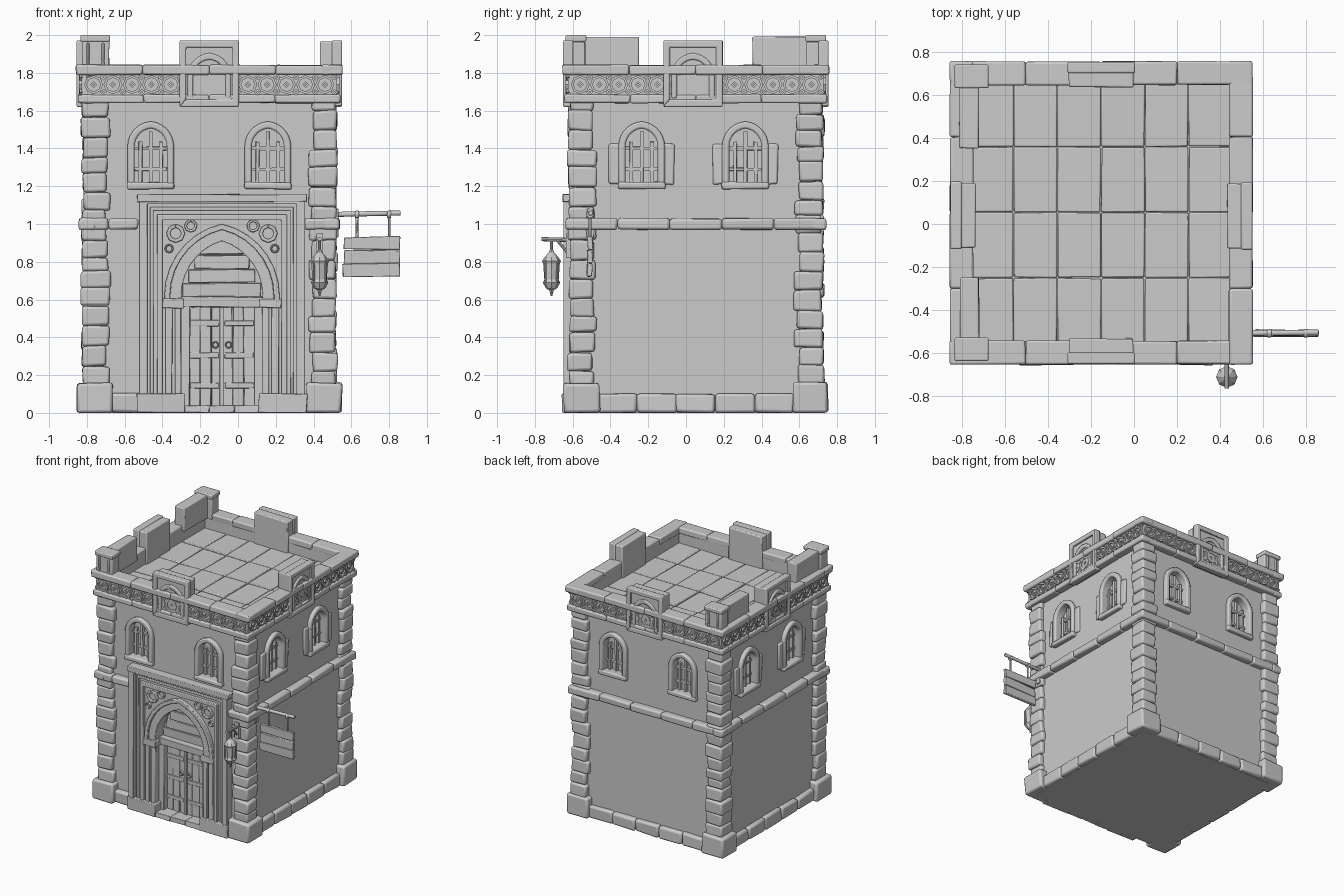
import bpy, bmesh, math, random
from mathutils import Matrix, Vector

random.seed(4)
if "Cube" in bpy.data.objects:
    bpy.data.objects.remove(bpy.data.objects["Cube"])

stone = bpy.data.materials.new("grey stone")
stone.use_nodes = True
GREY = (0.6, 0.6, 0.6, 1)
stone.diffuse_color = GREY
stone.node_tree.nodes["Principled BSDF"].inputs["Base Color"].default_value = GREY

# Each side has local axes: u along the wall, d outward, z up
CENTRE = Matrix.Translation((-0.152, 0.052, 0))
SIDES = [CENTRE @ Matrix.Rotation(k * math.pi / 2, 4, 'Z') for k in range(4)]
FRONT = SIDES[0]
WORLD = Matrix.Identity(4)


def box(bm, m, u, d, z, jitter=0.0):
    size = Matrix.Diagonal((u[1] - u[0], d[1] - d[0], z[1] - z[0], 1))
    at = Matrix.Translation((sum(u) / 2, -sum(d) / 2, sum(z) / 2))
    made = bmesh.ops.create_cube(bm, size=1, matrix=m @ at @ size)
    for v in made["verts"]:
        v.co += Vector([random.uniform(-jitter, jitter) for _ in range(3)])
        v.co.z = max(v.co.z, 0)


def row(bm, m, u, d, z, count, jitter=0.004):
    step = (u[1] - u[0]) / count
    for i in range(count):
        box(bm, m, (u[0] + i * step, u[0] + (i + 1) * step), d, z, jitter)


def arch(c, hw, z0, spring, apex, n=7):
    rise = apex - spring
    r = (hw * hw + rise * rise) / (2 * hw)
    end = math.atan2(rise, r - hw)
    left = [(hw - r + r * math.cos(end * i / n), spring + r * math.sin(end * i / n)) for i in range(n + 1)]
    half = [(hw, z0)] + left
    return [(c - x, z) for x, z in half] + [(c + x, z) for x, z in half[-2::-1]]


def gate(c, hw, top):
    return [(c - hw, 0), (c - hw, top), (c + hw, top), (c + hw, 0)]


def circle(c, z, r, n=8):
    return [(c + r * math.sin(2 * math.pi * i / n), z + r * math.cos(2 * math.pi * i / n)) for i in range(n + 1)]


def band(bm, m, outer, inner, d0, d1):
    # frame between two matching paths
    loops = [[bm.verts.new(m @ Vector((u, -d, z))) for u, z in path]
             for path, d in ((outer, d0), (outer, d1), (inner, d1), (inner, d0))]
    for a, b in zip(loops, loops[1:] + loops[:1]):
        for i in range(len(a) - 1):
            bm.faces.new((a[i], a[i + 1], b[i + 1], b[i]))
    for i in (0, -1):
        bm.faces.new([l[i] for l in loops])


def prism(bm, m, path, d0, d1):
    a, b = ([bm.verts.new(m @ Vector((u, -d, z))) for u, z in path] for d in (d0, d1))
    bm.faces.new(a)
    bm.faces.new(b)
    for i in range(len(a)):
        j = (i + 1) % len(a)
        bm.faces.new((a[i], a[j], b[j], b[i]))


def rod(bm, a, b, r0, r1=None, sides=8):
    a, b = Vector(a), Vector(b)
    turn = (b - a).to_track_quat('Z', 'Y').to_matrix().to_4x4()
    bmesh.ops.create_cone(bm, cap_ends=True, segments=sides, radius1=r0, radius2=r0 if r1 is None else r1,
                          depth=(b - a).length, matrix=Matrix.Translation((a + b) / 2) @ turn)


def finish(bm, name, bevel=0.0, cutter=None):
    bmesh.ops.recalc_face_normals(bm, faces=bm.faces)
    mesh = bpy.data.meshes.new(name)
    bm.to_mesh(mesh)
    bm.free()
    ob = bpy.data.objects.new(name, mesh)
    bpy.context.collection.objects.link(ob)
    mesh.materials.append(stone)
    if cutter:
        cut = ob.modifiers.new("openings", 'BOOLEAN')
        cut.object, cut.operation, cut.solver = cutter, 'DIFFERENCE', 'EXACT'
    if bevel:
        mod = ob.modifiers.new("soft edges", 'BEVEL')
        mod.width, mod.segments, mod.limit_method = bevel, 2, 'ANGLE'
        bpy.ops.object.select_all(action='DESELECT')
        ob.select_set(True)
        bpy.context.view_layer.objects.active = ob
        bpy.ops.object.shade_smooth_by_angle(angle=math.radians(35))
    return ob


DOOR = 0.067
windows = [(k, c) for k in range(4) for c in ((-0.31, 0.31) if k % 2 == 0 else (-0.287, 0.262))]

# Cutter for the doorway and windows
bm = bmesh.new()
prism(bm, FRONT, arch(DOOR, 0.215, 0.03, 0.62, 0.93), 0.57, 0.9)
for k, c in windows:
    prism(bm, SIDES[k], arch(c, 0.085, 1.22, 1.41, 1.505), 0.595, 0.9)
openings = finish(bm, "opening_cutter")
openings.hide_render = True
openings.hide_viewport = True
openings.display_type = 'WIRE'

# Walls and portal backing
bm = bmesh.new()
box(bm, CENTRE, (-0.635, 0.635), (-0.635, 0.635), (0, 1.7))
finish(bm, "walls", cutter=openings)
bm = bmesh.new()
box(bm, FRONT, (DOOR - 0.41, DOOR + 0.41), (0.6, 0.665), (0, 1.11))
finish(bm, "portal_backing", cutter=openings)

# Corner columns, footings, base course and belt
columns, base, belt = bmesh.new(), bmesh.new(), bmesh.new()
for k, m in enumerate(SIDES):
    z = 0.15
    while z < 1.62:
        h = min(random.uniform(0.07, 0.11), 1.66 - z)
        inner, out = random.uniform(0.52, 0.55), random.uniform(0.665, 0.68)
        box(columns, m, (inner, out), (inner, out), (z, z + h), 0.005)
        z += h
    box(base, m, (0.51, 0.7), (0.51, 0.7), (0, 0.16), 0.006)
    for u, n in ([((-0.52, -0.36), 1), ((0.47, 0.52), 1)] if k == 0 else [((-0.52, 0.52), 5)]):
        row(base, m, u, (0.6, 0.67), (0, 0.1), n, 0.006)
    for u, n in ([((-0.69, -0.375), 2), ((0.505, 0.69), 1)] if k == 0 else [((-0.69, 0.69), 5)]):
        row(belt, m, u, (0.6, 0.688), (0.97, 1.03), n)
finish(columns, "corner_columns", 0.014)
finish(base, "base_course", 0.015)
finish(belt, "belt_course", 0.014)

# Parapet: mouldings, frieze and lattice ornament
trim, frieze, lattice = bmesh.new(), bmesh.new(), bmesh.new()
for m in SIDES:
    row(trim, m, (-0.705, 0.705), (0.595, 0.705), (1.79, 1.842), 4, 0.003)
    row(trim, m, (-0.695, 0.695), (0.61, 0.695), (1.64, 1.685), 4, 0.003)
    box(frieze, m, (-0.677, 0.677), (0.597, 0.677), (1.66, 1.81))
    for i in range(13):
        c = -0.612 + i * 0.102
        band(lattice, m, circle(c, 1.738, 0.05), circle(c, 1.738, 0.036), 0.67, 0.69)
        band(lattice, m, circle(c, 1.738, 0.018, 4), circle(c, 1.738, 0.006, 4), 0.67, 0.69)
        for z in (1.698, 1.778):
            band(lattice, m, circle(c + 0.051, z, 0.018, 4), circle(c + 0.051, z, 0.005, 4), 0.67, 0.688)
finish(trim, "parapet_mouldings", 0.01)
finish(frieze, "frieze")
finish(lattice, "frieze_lattice")

# Merlons: one panelled in the middle of each side, tall corners on the left side
bm = bmesh.new()
for k, m in enumerate(SIDES):
    c = 0.0 if k % 2 == 0 else (-0.015 if k == 1 else 0.012)
    box(bm, m, (c - 0.15, c + 0.15), (0.585, 0.685), (1.63, 1.965), 0.003)
    rect = [[(c - w, lo), (c - w, hi), (c + w, hi), (c + w, lo), (c - w, lo)]
            for w, lo, hi in ((0.157, 1.62, 1.972), (0.122, 1.66, 1.935))]
    band(bm, m, rect[0], rect[1], 0.65, 0.703)
    band(bm, m, arch(c, 0.115, 1.665, 1.78, 1.905), arch(c, 0.085, 1.665, 1.78, 1.87), 0.67, 0.697)
LEFT = SIDES[3]
for s in (-1, 1):
    box(bm, LEFT, sorted((s * 0.59, s * 0.68)), (0.53, 0.675), (1.8, 2.0), 0.002)
    box(bm, LEFT, sorted((s * 0.3, s * 0.63)), (0.57, 0.66), (1.8, 1.99), 0.003)
    for a, b in ((0.555, 0.57), (0.635, 0.65)):
        for z in (1.865, 1.96):
            box(bm, LEFT, sorted((s * 0.6, s * 0.688)), (a, b), (z - 0.1, z))
    box(bm, LEFT, sorted((s * 0.58, s * 0.69)), (0.525, 0.683), (1.965, 2.0))
finish(bm, "merlons", 0.009)

# Roof paving
bm = bmesh.new()
for i in range(6):
    for j in range(4):
        u, v = -0.61 + i * 0.2034, -0.61 + j * 0.305
        top = 1.712 + random.uniform(-0.004, 0.004)
        box(bm, CENTRE, (u, u + 0.2), (v, v + 0.301), (1.68, top), 0.003)
finish(bm, "roof_slabs", 0.006)

# Windows: surround, sill, mullions and stone ears on the flanks
surround, bars = bmesh.new(), bmesh.new()
for k, c in windows:
    m = SIDES[k]
    band(surround, m, arch(c, 0.123, 1.2, 1.41, 1.543), arch(c, 0.085, 1.2, 1.41, 1.505), 0.6, 0.665)
    box(surround, m, (c - 0.125, c + 0.125), (0.6, 0.672), (1.185, 1.222), 0.003)
    if k % 2:
        for s in (-1, 1):
            box(surround, m, sorted((c + s * 0.1, c + s * 0.172)), (0.6, 0.65), (1.21, 1.425), 0.005)
    for s in (-0.055, 0, 0.055):
        box(bars, m, (c + s - 0.009, c + s + 0.009), (0.59, 0.62), (1.22, 1.49 - abs(s)), 0.002)
    for z in (1.29, 1.4):
        box(bars, m, (c - 0.085, c + 0.085), (0.59, 0.613), (z - 0.009, z + 0.009), 0.002)
finish(surround, "window_surrounds", 0.01)
finish(bars, "window_bars")

# Portal: nested frames, pointed arch, piers and scroll ornament
bm = bmesh.new()
for hw, top, w, d in ((0.44, 1.15, 0.045, 0.7), (0.38, 1.09, 0.018, 0.682), (0.345, 1.05, 0.03, 0.692)):
    band(bm, FRONT, gate(DOOR, hw, top), gate(DOOR, hw - w, top - w), 0.62, d)
for hw, apex, w, d in ((0.305, 1.0, 0.03, 0.695), (0.275, 0.97, 0.06, 0.68)):
    band(bm, FRONT, arch(DOOR, hw, 0.58, 0.62, apex), arch(DOOR, hw - w, 0.58, 0.62, apex - w), 0.6, d)
box(bm, FRONT, (DOOR - 0.45, DOOR + 0.45), (0.6, 0.705), (1.115, 1.157), 0.003)
for s in (-1, 1):
    box(bm, FRONT, sorted((DOOR + s * 0.2, DOOR + s * 0.315)), (0.58, 0.697), (0.555, 0.605), 0.003)
    for a, b in ((0.215, 0.25), (0.262, 0.3)):
        box(bm, FRONT, sorted((DOOR + s * a, DOOR + s * b)), (0.6, 0.685), (0.08, 0.56), 0.002)
    box(bm, FRONT, sorted((DOOR + s * 0.195, DOOR + s * 0.45)), (0.58, 0.707), (0, 0.1), 0.005)
    for r, u, z in ((0.05, 0.245, 0.95), (0.035, 0.165, 0.99), (0.025, 0.28, 0.87)):
        band(bm, FRONT, circle(DOOR + s * u, z, r), circle(DOOR + s * u, z, r * 0.6), 0.655, 0.68)
finish(bm, "portal_frames", 0.007)

# Door, tympanum planks, lintel and step
bm = bmesh.new()
row(bm, FRONT, (DOOR - 0.172, DOOR + 0.172), (0.56, 0.592), (0.035, 0.56), 6)
for i in range(4):
    z = 0.615 + i * 0.075
    box(bm, FRONT, (DOOR - 0.205 + i * 0.03, DOOR + 0.205 - i * 0.03), (0.56, 0.59), (z, z + 0.07), 0.004)
box(bm, FRONT, (DOOR - 0.215, DOOR + 0.215), (0.56, 0.635), (0.56, 0.615), 0.003)
box(bm, FRONT, (DOOR - 0.012, DOOR + 0.012), (0.56, 0.607), (0.035, 0.56))
for s in (-1, 1):
    box(bm, FRONT, sorted((DOOR + s * 0.17, DOOR + s * 0.217)), (0.56, 0.63), (0.03, 0.57), 0.002)
    for z in (0.13, 0.29, 0.46):
        box(bm, FRONT, sorted((DOOR + s * 0.015, DOOR + s * 0.168)), (0.58, 0.6), (z, z + 0.03), 0.002)
    band(bm, FRONT, circle(DOOR + s * 0.035, 0.36, 0.02), circle(DOOR + s * 0.035, 0.36, 0.012), 0.59, 0.61)
row(bm, FRONT, (DOOR - 0.2, DOOR + 0.2), (0.56, 0.7), (0, 0.04), 3)
finish(bm, "door_and_step", 0.005)

# Hanging sign on its pole
bm = bmesh.new()
rod(bm, (0.48, -0.508, 1.05), (0.86, -0.505, 1.058), 0.014)
box(bm, WORLD, (0.505, 0.53), (0.49, 0.525), (0.93, 1.08), 0.002)
for i in range(3):
    z = 0.72 + i * 0.072
    box(bm, WORLD, (0.555 + i * 0.002, 0.857), (0.493, 0.523), (z, z + 0.07), 0.006)
for x in (0.63, 0.8):
    rod(bm, (x, -0.508, 0.92), (x, -0.508, 1.05), 0.008, sides=6)
    rod(bm, (x - 0.01, -0.508, 1.05), (x + 0.01, -0.508, 1.05), 0.021)
finish(bm, "hanging_sign", 0.004)

# Lantern on its bracket
bm = bmesh.new()
X, Y = 0.432, -0.712
rod(bm, (X, -0.6, 0.915), (X, -0.765, 0.92), 0.011)
box(bm, WORLD, (X - 0.018, X + 0.018), (0.605, 0.635), (0.82, 0.95), 0.002)
rod(bm, (X, -0.62, 0.84), (X, -0.68, 0.912), 0.008)
profile = [(0.62, 0.004), (0.65, 0.012), (0.66, 0.03), (0.69, 0.046), (0.705, 0.038), (0.79, 0.044),
           (0.805, 0.05), (0.825, 0.036), (0.85, 0.014), (0.865, 0.008), (0.915, 0.008)]
for (z0, r0), (z1, r1) in zip(profile, profile[1:]):
    rod(bm, (X, Y, z0), (X, Y, z1), r0, r1)
for i in range(4):
    a = i * math.pi / 2 + math.pi / 4
    dx, dy = 0.043 * math.cos(a), 0.043 * math.sin(a)
    rod(bm, (X + dx, Y + dy, 0.69), (X + dx, Y + dy, 0.81), 0.006, sides=5)
finish(bm, "lantern")
